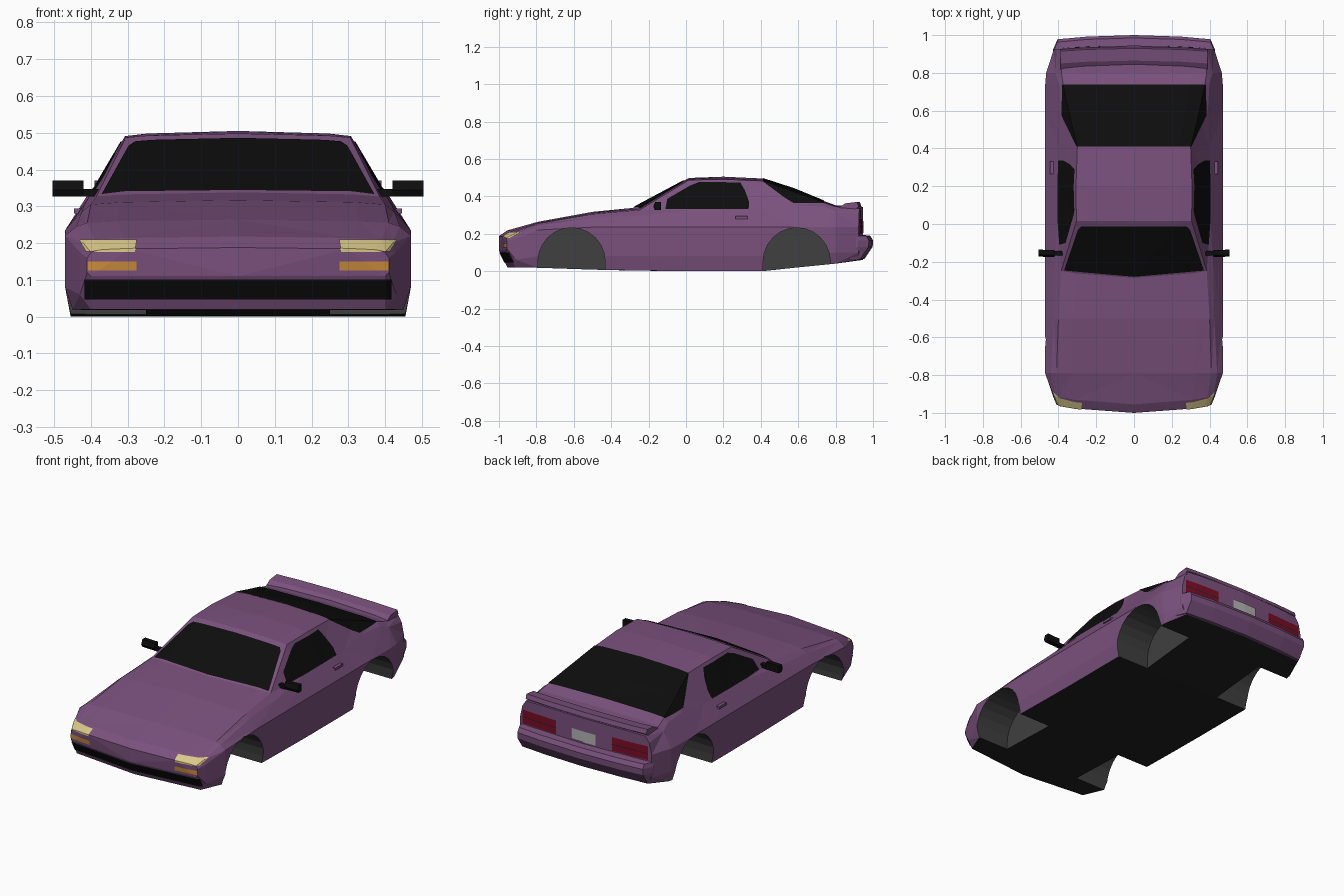
import bpy, bmesh, math
from mathutils import Vector

if "Cube" in bpy.data.objects:
    bpy.data.objects.remove(bpy.data.objects["Cube"])


def mat(name, r, g, b):
    m = bpy.data.materials.new(name)
    m.diffuse_color = (r, g, b, 1)
    m.use_nodes = True
    m.node_tree.nodes["Principled BSDF"].inputs["Base Color"].default_value = m.diffuse_color
    return m


PAINT = mat("purple_paint", .195, .082, .205)
FLOOR = mat("underside_black", .014, .014, .014)
WELL = mat("wheel_well_grey", .05, .05, .05)
GLASS = mat("black_glass", .004, .004, .004)
CREAM = mat("headlight_cream", .70, .58, .25)
AMBER = mat("indicator_amber", .58, .26, .045)
RED = mat("tail_light_red", .20, .004, .02)
GREY = mat("plate_grey", .45, .45, .45)


def finish(name, bm, mats):
    me = bpy.data.meshes.new(name)
    bm.to_mesh(me)
    ob = bpy.data.objects.new(name, me)
    bpy.context.collection.objects.link(ob)
    for m in mats:
        me.materials.append(m)
    return ob


# Sweep a (y, z) profile across x through stations (x, y shift)
def sweep_x(name, profile, stations, mats, index=0):
    bm = bmesh.new()
    rings = [[bm.verts.new((x, y + dy, z)) for y, z in profile] for x, dy in stations]
    n = len(profile)
    for a, b in zip(rings, rings[1:]):
        for i in range(n):
            bm.faces.new((a[i], a[(i + 1) % n], b[(i + 1) % n], b[i]))
    bm.faces.new(rings[0])
    bm.faces.new(rings[-1][::-1])
    bmesh.ops.recalc_face_normals(bm, faces=bm.faces)
    for f in bm.faces:
        f.material_index = index
    return finish(name, bm, mats)


# Body stations: y, bottom z, bottom half-width, sill z, half-width, belt z,
# shoulder x, shoulder z, roof edge x, roof edge z, centre z
NOSE = [
    (-1.0, .11, .40, .12, .41, .16, .40, .175, .37, .181, .188),
    (-.955, .02, .40, .06, .43, .175, .42, .20, .39, .21, .218),
    (-.79, .018, .45, .08, .47, .22, .44, .245, .41, .255, .264),
    (-.5, .008, .455, .08, .47, .235, .425, .285, .40, .305, .317),
    (-.285, .003, .455, .08, .47, .235, .42, .30, .385, .327, .338)]
CABIN = [
    (.015, 0, .455, .08, .47, .235, .405, .325, .305, .487, .498),
    (.2, 0, .455, .08, .47, .235, .403, .328, .307, .491, .505),
    (.41, 0, .455, .08, .47, .235, .40, .33, .30, .482, .495)]
TAIL = [
    (.58, .018, .455, .085, .47, .235, .39, .352, .34, .42, .44),
    (.74, .034, .455, .09, .47, .235, .40, .345, .375, .365, .374),
    (.80, .04, .45, .10, .465, .235, .415, .32, .385, .345, .352),
    (.945, .06, .40, .10, .425, .235, .41, .30, .385, .335, .342)]


def bow(y, x):
    if y < -.9 or y == -.285:
        return y + .25 * x * x
    return y - .12 * x * x if y > .9 else y


# Body shell, lofted and triangulated
bm = bmesh.new()
rings = []
for y, zb, wb, zl, w, zw, ws, zs, wr, zr, zc in NOSE + CABIN + TAIL:
    half = [(0, zb), (wb, zb), (w, zl), (w, zw), (ws, zs), (wr, zr),
            (.8 * wr, zr + .5 * (zc - zr)), (0, zc)]
    ring = half + [(-x, z) for x, z in half[6:0:-1]]
    rings.append([bm.verts.new((x, bow(y, x), z)) for x, z in ring])
for a, b in zip(rings, rings[1:]):
    for i in range(14):
        j = (i + 1) % 14
        bm.faces.new((a[i], a[j], b[j], b[i]))
for r in (rings[0], rings[-1]):
    for q in ((0, 1, 6, 7), (1, 2, 5, 6), (2, 3, 4, 5)):
        bm.faces.new([r[i] for i in q])
        bm.faces.new([r[(14 - i) % 14] for i in q])
bmesh.ops.recalc_face_normals(bm, faces=bm.faces)
bmesh.ops.triangulate(bm, faces=bm.faces)
bm.normal_update()
for f in bm.faces:
    f.material_index = 1 if f.normal.z < -.8 else 0
body_mats = [PAINT, FLOOR, WELL]
body = finish("body_shell", bm, body_mats)
shell = bm

# Wheel arches cut from the shell
for yc in (-.612, .592):
    arc = [(yc + .18 * math.cos(a), .05 + .182 * math.sin(a))
           for a in [math.pi * k / 12 for k in range(13)]]
    arc = [(yc + .18, -.1)] + arc + [(yc - .18, -.1)]
    for s in (1, -1):
        cut = sweep_x("arch_cutter", arc, [(s * .25, 0), (s * .6, 0)], body_mats, 2)
        cut.hide_render = True
        mod = body.modifiers.new("arch", 'BOOLEAN')
        mod.operation, mod.solver, mod.object = 'DIFFERENCE', 'EXACT', cut
        bpy.context.view_layer.objects.active = body
        bpy.ops.object.modifier_apply(modifier=mod.name)
        bpy.data.objects.remove(cut)


# Thin plate following the shell inside a convex outline seen along an axis
def decal(name, material, axis, sign, pts, lift=.003):
    b = shell.copy()
    u, v = [k for k in range(3) if k != axis]
    d = Vector((0, 0, 0))
    d[axis] = sign
    bmesh.ops.delete(b, geom=[f for f in b.faces if f.normal.dot(d) < .2], context='FACES')
    mid = Vector((sum(p[0] for p in pts), sum(p[1] for p in pts))) / len(pts)
    for p, q in zip(pts, pts[1:] + pts[:1]):
        e = Vector((q[1] - p[1], p[0] - q[0]))
        if e.dot(Vector(p) - mid) < 0:
            e = -e
        co, no = Vector((0, 0, 0)), Vector((0, 0, 0))
        co[u], co[v], no[u], no[v] = p[0], p[1], e.x, e.y
        bmesh.ops.bisect_plane(b, geom=b.verts[:] + b.edges[:] + b.faces[:],
                               plane_co=co, plane_no=no, clear_outer=True)
    b.normal_update()
    for vert in b.verts:
        vert.co += vert.normal * lift
    for f in b.faces:
        f.material_index = 0
    finish(name, b, [material])
    b.free()


def rect(x0, x1, z0, z1):
    return [(x0, z0), (x1, z0), (x1, z1), (x0, z1)]


def flip(pts, s):
    return [(s * x, z) for x, z in pts]


# Glass
decal("windshield", GLASS, 2, 1, [(-.28, -.012), (.28, -.012), (.297, -.03), (.37, -.245),
                                  (0, -.278), (-.37, -.245), (-.297, -.03)])
decal("rear_window", GLASS, 2, 1, [(-.302, .41), (.302, .41), (.382, .575),
                                   (.378, .737), (-.378, .737), (-.382, .575)])
# Nose and tail details
decal("front_grille", GLASS, 1, -1, rect(-.415, .415, .048, .102))
decal("licence_plate", GREY, 1, 1, rect(-.08, .08, .205, .268), .006)

for s, side in ((1, "right"), (-1, "left")):
    decal(side + "_side_window", GLASS, 0, s, [(-.11, .33), (.335, .33), (.337, .37), (.315, .43),
                                               (.29, .473), (.07, .475), (.02, .455), (-.10, .385)])
    decal(side + "_headlight", CREAM, 1, -1, flip([(.28, .176), (.41, .176), (.43, .207), (.275, .207)], s))
    decal(side + "_indicator", AMBER, 1, -1, flip(rect(.275, .41, .126, .15), s))
    decal(side + "_tail_light", RED, 1, 1, flip(rect(.18, .405, .2, .28), s))
    decal(side + "_tail_light_seam", FLOOR, 1, 1, flip(rect(.18, .405, .237, .241), s), .005)
    # Door mirror on a short stalk, and door handle
    sweep_x(side + "_mirror", [(-.138, .327), (-.165, .327), (-.175, .345), (-.165, .37), (-.138, .37)],
            [(s * .42, 0), (s * .455, 0), (s * .505, .003)], [GLASS])
    sweep_x(side + "_mirror_stalk", rect(-.168, -.142, .327, .347),
            [(s * .37, 0), (s * .425, 0)], [GLASS])
    sweep_x(side + "_door_handle", rect(.265, .33, .28, .294),
            [(s * .42, 0), (s * .446, 0)], [PAINT])

# Rear bumper and tail spoiler
ends = [(-.43, -.08), (-.405, -.022), (-.25, -.008), (0, 0), (.25, -.008), (.405, -.022), (.43, -.08)]
sweep_x("rear_bumper", [(.92, .197), (.985, .189), (1.0, .165), (.998, .13), (.955, .066), (.92, .06)],
        ends, [PAINT])
sweep_x("tail_spoiler", [(.825, .335), (.865, .362), (.93, .37), (.938, .345), (.92, .33)],
        [(-.39, -.015), (-.25, -.006), (0, 0), (.25, -.006), (.39, -.015)], [PAINT])
shell.free()
